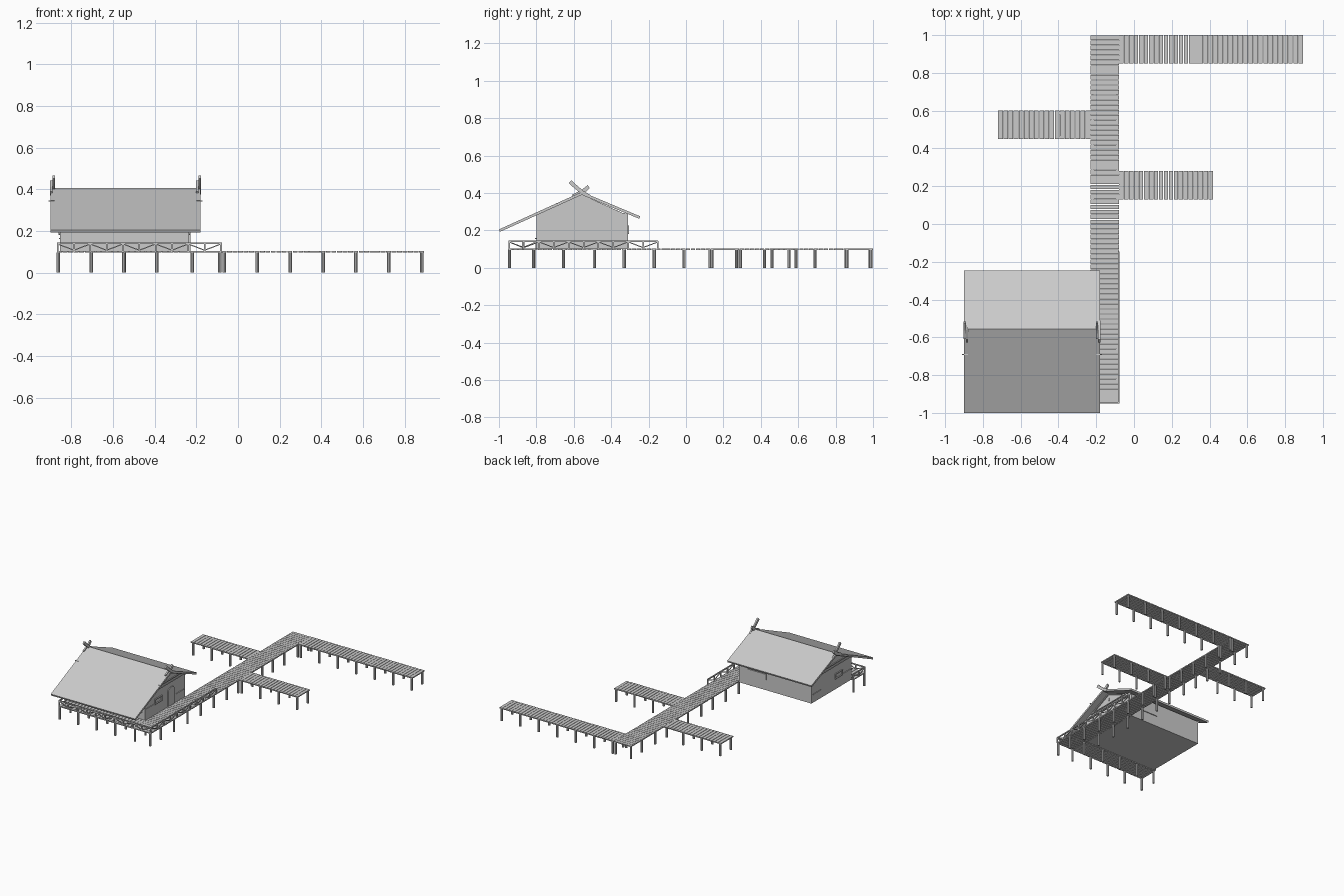
import bpy, bmesh, math, random
from mathutils import Vector, Matrix

if "Cube" in bpy.data.objects:
    bpy.data.objects.remove(bpy.data.objects["Cube"])

random.seed(4)
grey = bpy.data.materials.new("plain grey")
grey.diffuse_color = (0.6, 0.6, 0.6, 1)
grey.use_nodes = True
grey.node_tree.nodes["Principled BSDF"].inputs["Base Color"].default_value = grey.diffuse_color


def finish(name, bm):
    bmesh.ops.recalc_face_normals(bm, faces=bm.faces)
    me = bpy.data.meshes.new(name)
    bm.to_mesh(me)
    bm.free()
    me.materials.append(grey)
    ob = bpy.data.objects.new(name, me)
    bpy.context.collection.objects.link(ob)
    return ob


def box(bm, x0, x1, y0, y1, z0, z1):
    m = Matrix.Translation(((x0 + x1) / 2, (y0 + y1) / 2, (z0 + z1) / 2))
    m = m @ Matrix.Diagonal((x1 - x0, y1 - y0, z1 - z0, 1))
    bmesh.ops.create_cube(bm, size=1, matrix=m)


def beam(bm, a, b, w=0.006):
    a, b = Vector(a), Vector(b)
    d = b - a
    m = Matrix.Translation((a + b) / 2) @ d.to_track_quat('Z', 'Y').to_matrix().to_4x4()
    bmesh.ops.create_cube(bm, size=1, matrix=m @ Matrix.Diagonal((w, w, d.length, 1)))


def prism(bm, yz, x0, x1):
    # side profile (y, z) extruded along x
    f = bm.faces.new([bm.verts.new((x0, y, z)) for y, z in yz])
    r = bmesh.ops.extrude_face_region(bm, geom=[f])
    vs = [v for v in r['geom'] if isinstance(v, bmesh.types.BMVert)]
    bmesh.ops.translate(bm, verts=vs, vec=(x1 - x0, 0, 0))


def planks(name, x0, x1, y0, y1, along):
    bm = bmesh.new()
    lo, hi = (x0, x1) if along == 'x' else (y0, y1)
    n = round((hi - lo) / 0.0265)
    s = (hi - lo) / n
    for i in range(n):
        a, b = lo + i * s + 0.001, lo + (i + 1) * s - random.uniform(0.001, 0.003)
        if along == 'x':
            box(bm, a, b, y0, y1, 0.096, 0.104)
        else:
            box(bm, x0, x1, a, b, 0.096, 0.104)
    finish(name, bm)


# walkways
planks("main_walkway", -0.23, -0.08, -0.95, 1.0, 'y')
planks("far_right_pier", -0.08, 0.895, 0.85, 1.0, 'x')
planks("left_pier", -0.72, -0.23, 0.45, 0.6, 'x')
planks("right_pier", -0.08, 0.42, 0.13, 0.28, 'x')
planks("front_walkway", -0.87, -0.23, -0.95, -0.80, 'x')

# pilings in pairs under every walkway
spots = []
for y in (-0.943, -0.815, -0.655, -0.49, -0.33, -0.17, -0.01, 0.13,
          0.29, 0.42, 0.55, 0.69, 0.855, 0.985):
    spots += [(-0.22, y), (-0.088, y)]
for x0, n, ya, yb in ((-0.065, 7, 0.86, 0.988), (-0.065, 4, 0.138, 0.27),
                      (-0.705, 3, 0.46, 0.588), (-0.863, 4, -0.943, -0.812)):
    for i in range(n):
        spots += [(x0 + i * 0.1578, ya), (x0 + i * 0.1578, yb)]
bm = bmesh.new()
for x, y in spots:
    bmesh.ops.create_cone(bm, cap_ends=True, segments=8, radius1=0.0085, radius2=0.0085,
                          depth=0.098, matrix=Matrix.Translation((x, y, 0.049)))
finish("pilings", bm)

# railing with zigzag braces
bm = bmesh.new()
for a, b, n in (((-0.866, -0.946), (-0.082, -0.946), 10),
                ((-0.082, -0.946), (-0.082, -0.15), 10),
                ((-0.866, -0.946), (-0.866, -0.80), 2)):
    a, b = Vector(a), Vector(b)
    beam(bm, (*a, 0.142), (*b, 0.142), 0.008)
    for i in range(n + 1):
        p = a.lerp(b, i / n)
        beam(bm, (*p, 0.10), (*p, 0.143), 0.008)
        if i < n:
            q = a.lerp(b, (i + 1) / n)
            z0, z1 = (0.108, 0.138) if i % 2 else (0.138, 0.108)
            beam(bm, (*p, z0), (*q, z1), 0.005)
finish("railing", bm)

# house body with gables
X0, X1, RY, RZ = -0.855, -0.235, -0.557, 0.406
bm = bmesh.new()
prism(bm, [(-0.80, 0.10), (-0.31, 0.10), (-0.31, 0.28), (RY, RZ - 0.015), (-0.80, 0.28)], X0, X1)
finish("house_walls", bm)

# roof
bm = bmesh.new()
prism(bm, [(-1.0, 0.205), (RY, RZ), (-0.245, 0.275), (-0.25, 0.262), (RY, RZ - 0.016),
           (-0.995, 0.192)], -0.90, -0.18)
finish("roof", bm)

# crossed ridge horns on both ends
bm = bmesh.new()
for x in (-0.90, -0.20):
    prism(bm, [(-0.60, 0.372), (-0.55, 0.393), (-0.515, 0.425), (-0.525, 0.442),
               (-0.565, 0.412), (-0.61, 0.39)], x - 0.002, x + 0.010)
    prism(bm, [(-0.52, 0.375), (-0.555, 0.392), (-0.60, 0.428), (-0.627, 0.452),
               (-0.612, 0.468), (-0.585, 0.442), (-0.55, 0.412), (-0.51, 0.388)],
          x + 0.010, x + 0.022)
finish("ridge_horns", bm)

# gable timbers, windows and pegs on each end
bm = bmesh.new()
for x, s in ((X1, 1), (X0, -1)):
    def slab(y0, y1, z0, z1, t):
        box(bm, min(x, x + s * t), max(x, x + s * t), y0, y1, z0, z1)
    slab(-0.80, -0.31, 0.282, 0.292, 0.008)
    slab(-0.75, -0.365, 0.302, 0.308, 0.006)
    beam(bm, (x + s * 0.004, -0.80, 0.276), (x + s * 0.004, RY, 0.384), 0.008)
    beam(bm, (x + s * 0.004, -0.31, 0.276), (x + s * 0.004, RY, 0.384), 0.008)
    slab(RY - 0.006, RY + 0.006, 0.33, 0.35, 0.005)
    slab(-0.685, -0.595, 0.18, 0.186, 0.008)
    slab(-0.685, -0.595, 0.216, 0.222, 0.008)
    slab(-0.685, -0.679, 0.186, 0.216, 0.008)
    slab(-0.601, -0.595, 0.186, 0.216, 0.008)
    slab(-0.78, -0.69, 0.183, 0.188, 0.005)
    slab(-0.42, -0.33, 0.161, 0.166, 0.005)
for x in (-0.90, -0.19):
    beam(bm, (x - 0.01, -0.69, 0.344), (x + 0.02, -0.69, 0.344), 0.005)
finish("gable_trim", bm)

# arched door on the right end
bm = bmesh.new()
arc = [(-0.485 + 0.038 * math.cos(math.pi * i / 8), 0.22 + 0.024 * math.sin(math.pi * i / 8))
       for i in range(9)]
prism(bm, [(-0.523, 0.104), (-0.447, 0.104)] + arc, X1, X1 + 0.006)
finish("door", bm)

# front ledge and back window
bm = bmesh.new()
box(bm, -0.83, -0.26, -0.806, -0.80, 0.153, 0.159)
box(bm, -0.47, -0.31, -0.31, -0.304, 0.18, 0.225)
finish("wall_details", bm)
